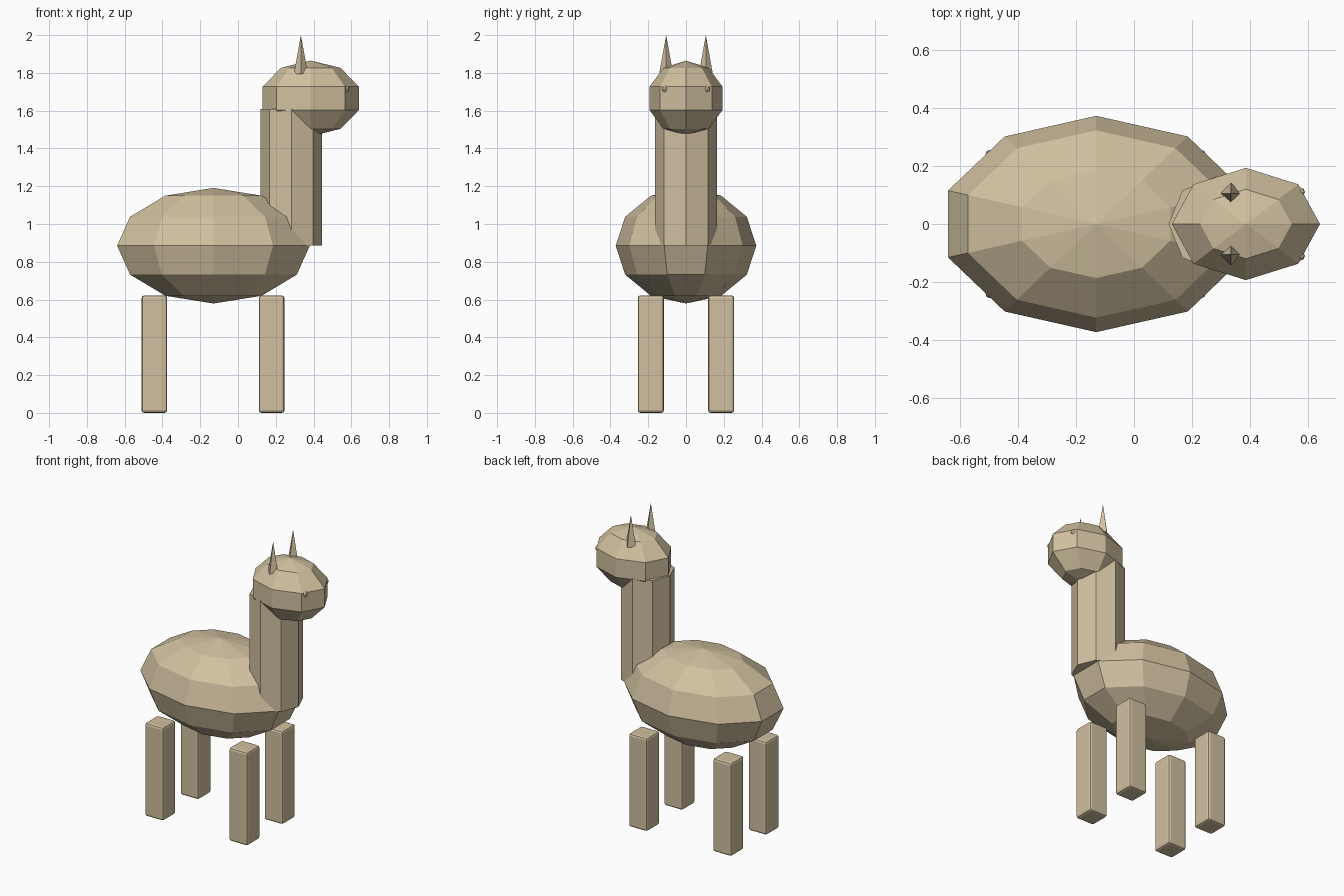
import bpy
import bmesh
from math import sin, cos, pi
from mathutils import Matrix

cube = bpy.data.objects.get("Cube")
if cube:
    bpy.data.objects.remove(cube, do_unlink=True)

# One wool colour for the whole animal
wool = bpy.data.materials.new("beige_wool")
wool.use_nodes = True
colour = (0.64, 0.53, 0.35, 1)
wool.diffuse_color = colour
wool.node_tree.nodes["Principled BSDF"].inputs["Base Color"].default_value = colour


def finish(name, bm, location):
    bmesh.ops.recalc_face_normals(bm, faces=bm.faces)
    mesh = bpy.data.meshes.new(name)
    bm.to_mesh(mesh)
    bm.free()
    mesh.materials.append(wool)
    obj = bpy.data.objects.new(name, mesh)
    obj.location = location
    bpy.context.collection.objects.link(obj)
    return obj


def lathe(name, location, profile, sides, scale=(1, 1, 1)):
    """Turn a (radius, height) profile round z, with one corner on +y."""
    bm = bmesh.new()
    rings = []
    for r, z in profile:
        if r < 1e-5:
            rings.append([bm.verts.new((0, 0, z))] * sides)
        else:
            angles = [pi / 2 + 2 * pi * i / sides for i in range(sides)]
            rings.append([bm.verts.new((r * cos(a), r * sin(a), z)) for a in angles])
    for low, high in zip(rings, rings[1:]):
        for i in range(sides):
            j = (i + 1) % sides
            corners = [low[i], low[j], high[j], high[i]]
            bm.faces.new(list(dict.fromkeys(corners)))
    for ring in (rings[0], rings[-1]):
        if ring[0] is not ring[1]:
            bm.faces.new(ring)
    bmesh.ops.scale(bm, vec=scale, verts=bm.verts)
    return finish(name, bm, location)


def ball(name, location, sides, bands, scale):
    profile = [(sin(pi * k / bands), -cos(pi * k / bands)) for k in range(bands + 1)]
    return lathe(name, location, profile, sides, scale)


# Body, neck and head
ball("body", (-0.13, 0, 0.885), 10, 6, (0.536, 0.372, 0.306))
lathe("neck", (0.282, 0, 0.885), [(0.163, 0), (0.163, 0.725)], 8)
ball("head", (0.385, 0, 1.665), 8, 5, (0.268, 0.203, 0.2))

for side, y in (("left", 1), ("right", -1)):
    # The animal looks along +x, so each pair is mirrored across y
    lathe(side + "_ear", (0.333, y * 0.105, 1.795), [(0.037, 0), (0, 0.205)], 4)
    ball(side + "_eye", (0.572, y * 0.11, 1.715), 8, 6, (0.016, 0.016, 0.018))

    # Legs: softly bevelled square posts
    for end, x in (("front", 0.178), ("back", -0.443)):
        bm = bmesh.new()
        bmesh.ops.create_cube(bm, size=1, matrix=Matrix.Diagonal((0.136, 0.138, 0.622, 1)))
        bmesh.ops.bevel(bm, geom=bm.edges[:], offset=0.014, segments=2,
                        profile=0.5, affect='EDGES')
        finish(end + "_" + side + "_leg", bm, (x, y * 0.186, 0.311))
